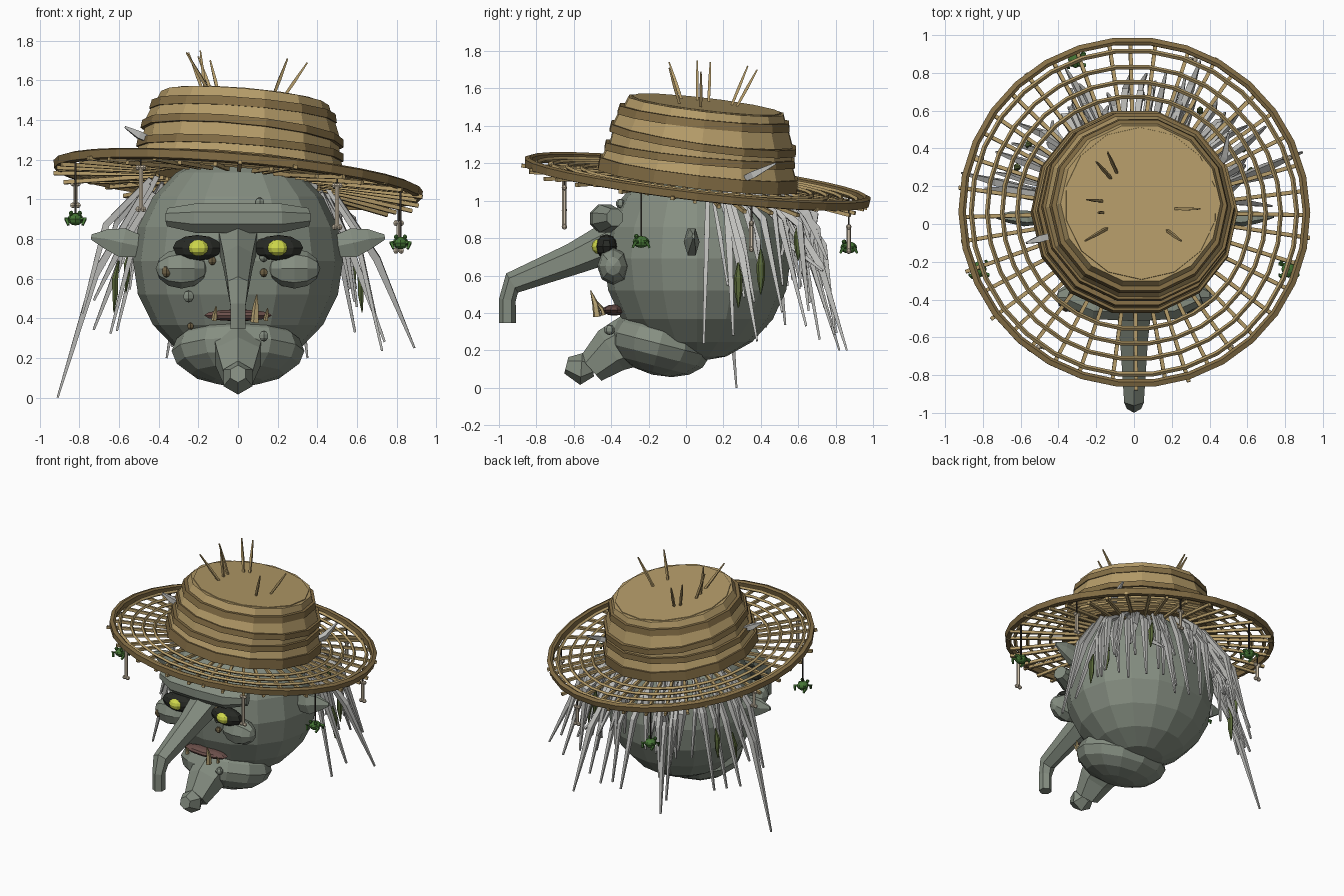
import bpy, bmesh, math, random
from mathutils import Vector, Matrix, Euler

if "Cube" in bpy.data.objects:
    bpy.data.objects.remove(bpy.data.objects["Cube"])

random.seed(7)
U = random.uniform


def mat(name, r, g, b):
    m = bpy.data.materials.new(name)
    m.diffuse_color = (r, g, b, 1)
    m.use_nodes = True
    m.node_tree.nodes["Principled BSDF"].inputs["Base Color"].default_value = m.diffuse_color
    return m


SKIN = mat("skin", .235, .27, .22)
DARK = mat("socket_dark", .02, .022, .018)
EYE = mat("eye_yellow", .62, .68, .07)
LIP = mat("lip", .15, .08, .07)
WART = mat("wart_brown", .16, .12, .06)
BONE = mat("bone", .62, .53, .40)
TUSK = mat("tusk", .52, .40, .19)
STRAW = mat("straw", .46, .33, .14)
STRAW_D = mat("straw_dark", .23, .155, .06)
HAIR = mat("hair", .52, .52, .50)
LEAF = mat("leaf", .10, .14, .04)
FROG = mat("frog_green", .06, .18, .035)
CORD = mat("cord", .03, .025, .02)


def tube(bm, pts, radii, n=6, squash=1.0):
    """Tapered n-sided tube through pts; squash flattens it along its second axis."""
    pts = [Vector(p) for p in pts]
    rows = []
    for i, p in enumerate(pts):
        d = (pts[min(i + 1, len(pts) - 1)] - pts[max(i - 1, 0)]).normalized()
        ref = Vector((1, 0, 0)) if abs(d.x) < .8 else Vector((0, 0, 1))
        a = (ref - d * ref.dot(d)).normalized()
        b = d.cross(a)
        rows.append([bm.verts.new(p + radii[i] * (a * math.cos(t) + b * squash * math.sin(t)))
                     for t in [(k + .5) * math.tau / n for k in range(n)]])
    for r0, r1 in zip(rows, rows[1:]):
        for k in range(n):
            bm.faces.new((r0[k], r0[(k + 1) % n], r1[(k + 1) % n], r1[k]))
    bm.faces.new(rows[0][::-1])
    bm.faces.new(rows[-1])


def ball(bm, loc, size, u=8, v=6, rot=(0, 0, 0)):
    m = Matrix.LocRotScale(Vector(loc), Euler(rot), Vector(size))
    bmesh.ops.create_uvsphere(bm, u_segments=u, v_segments=v, radius=1, matrix=m)


def ring(bm, profile, n, tilt=(0, 0, 0)):
    """Lathe a closed (radius, z) profile round the z axis."""
    rot = Euler(tilt).to_matrix()
    rows = [[bm.verts.new(rot @ Vector((r * math.cos(t), r * math.sin(t), z))) for r, z in profile]
            for t in [k * math.tau / n for k in range(n)]]
    m = len(profile)
    for i in range(n):
        a, b = rows[i], rows[(i + 1) % n]
        for j in range(m):
            bm.faces.new((a[j], b[j], b[(j + 1) % m], a[(j + 1) % m]))


def part(name, material, build, matrix=None):
    bm = bmesh.new()
    build(bm)
    bmesh.ops.recalc_face_normals(bm, faces=bm.faces)
    me = bpy.data.meshes.new(name)
    bm.to_mesh(me)
    bm.free()
    me.materials.append(material)
    ob = bpy.data.objects.new(name, me)
    bpy.context.collection.objects.link(ob)
    if matrix:
        ob.matrix_world = matrix
    return ob


# ---- head ----
C, R = Vector((0, .06, .69)), Vector((.53, .50, .55))


def face_y(x, z):
    """y of the front of the skull at x, z"""
    q = 1 - (x / R.x) ** 2 - ((z - C.z) / R.z) ** 2
    return C.y - R.y * math.sqrt(max(q, 0)) * .98


part("skull", SKIN, lambda b: ball(b, C, R, 16, 10))
part("jaw", SKIN, lambda b: ball(b, (0, -.14, .235), (.335, .275, .17), 12, 8, (-.25, 0, 0)))
part("chin", SKIN, lambda b: tube(b, [(0, -.25, .27), (0, -.40, .20), (0, -.51, .10)], [.15, .125, .085], 6))
part("chin_tip", SKIN, lambda b: tube(b, [(0, -.50, .11), (0, -.56, .10), (0, -.64, .12)], [.05, .085, .045], 6))
part("nose", SKIN, lambda b: tube(
    b, [(0, -.36, .80), (0, -.60, .69), (0, -.93, .56), (0, -.955, .47), (0, -.955, .345)],
    [.115, .085, .06, .045, .045], 6))
part("brow", SKIN, lambda b: tube(
    b, [(-.35, -.38, .91), (-.21, -.43, .905), (0, -.44, .905), (.21, -.43, .905), (.35, -.38, .91)],
    [.05, .08, .08, .08, .05], 8))
for s, side in ((-1, "left"), (1, "right")):
    part(side + "_eye_socket", DARK, lambda b: ball(b, (s * .205, -.425, .755), (.13, .06, .065), 10, 6))
    part(side + "_eye", EYE, lambda b: ball(b, (s * .20, -.46, .755), (.055, .045, .042), 10, 6))
    part(side + "_cheek", SKIN, lambda b: ball(
        b, (s * .285, -.39, .65), (.10, .085, .13), 8, 6, (0, math.pi / 2, 0)))
    part(side + "_ear", SKIN, lambda b: tube(
        b, [(s * .48, .03, .76), (s * .58, .03, .78), (s * .66, .035, .80), (s * .74, .04, .81)],
        [.06, .085, .06, .015], 6, .5))
part("mouth", LIP, lambda b: ball(b, (0, -.385, .415), (.18, .06, .03), 10, 6))


def tusks(b):
    for x, y, z0, z1, r in ((.085, -.475, .38, .52, .022), (-.12, -.44, .39, .46, .015), (.14, -.44, .39, .45, .013)):
        tube(b, [(x, y, z0), (x + .005, y - .01, (z0 + z1) / 2), (x + .01, y - .035, z1)], [r, r * .8, .003], 5)


part("tusks", TUSK, tusks)


def warts(spots):
    def build(b):
        for x, z, r in spots:
            ball(b, (x, face_y(x, z) - .01, z), (r, r, r), 6, 5)
    return build


part("brown_warts", WART, warts([(-.13, .69, .022), (.12, .77, .032), (.13, .63, .022), (-.24, .36, .018)]))
part("cheek_wart", WART, lambda b: ball(b, (-.36, -.44, .635), (.028, .028, .03), 6, 5))
part("green_warts", SKIN, warts([(-.25, .51, .03), (.13, .71, .026), (.11, .985, .025)]))
part("jaw_wart", SKIN, lambda b: ball(b, (.13, -.41, .31), (.026, .03, .028), 6, 5))

# ---- hat, modelled flat and then tilted ----
HAT = Matrix.Translation((0, .06, 1.1)) @ Euler((-.117, .085, 0)).to_matrix().to_4x4()


def brim_rings(b):
    for r, t in ((.865, .013), (.78, .012), (.70, .012), (.62, .012)):
        ring(b, [(r - t, 0), (r, -t), (r + t, 0), (r, t)], 30)


def spokes(b):
    for i in range(40):
        a = i * math.tau / 40 + U(-.03, .03)
        c, s, e = math.cos(a), math.sin(a), U(.90, .95)
        tube(b, [(c * .42, s * .42, 0), (c * e, s * e, U(-.055, -.015))], [.014, .014], 4)


def crown(bands):
    def build(b):
        for z0, z1, r0, r1, t in bands:
            ring(b, [(r0, z0), (r1, z1), (r1 - .09, z1), (r0 - .09, z0)], 14, (t, -t * .6, 0))
    return build


part("brim_edge", STRAW_D, lambda b: ring(b, [(.90, -.025), (.93, -.02), (.935, .02), (.91, .03), (.895, .02)], 30), HAT)
part("brim_rings", STRAW, brim_rings, HAT)
part("brim_spokes", STRAW, spokes, HAT)
part("crown_light_bands", STRAW, crown([(.07, .15, .535, .505, .01), (.13, .24, .505, .49, -.01),
                                        (.24, .33, .50, .465, .012), (.35, .415, .45, .425, 0)]), HAT)
part("crown_dark_bands", STRAW_D, crown([(.01, .08, .55, .545, 0), (.13, .17, .525, .52, .02),
                                         (.215, .255, .515, .51, -.02), (.325, .37, .475, .465, .012)]), HAT)
part("crown_top", STRAW, lambda b: tube(b, [(0, 0, .36), (0, 0, .42)], [.42, .405], 14), HAT)


def loose_straw(b):
    for x, y, tx, ty, h in ((-.12, .24, -.20, .33, 1.72), (-.09, .27, -.14, .38, 1.70), (-.16, .12, -.25, .13, 1.74),
                            (-.16, .06, -.19, .06, 1.75), (-.12, -.01, -.26, -.09, 1.74),
                            (.22, .08, .35, .08, 1.69), (.17, -.03, .25, -.09, 1.71)):
        p, q = Vector((x, y, 1.50)), Vector((tx, ty, h))
        tube(b, [p, p.lerp(q, .5), q], [.009, .011, .005], 4)


part("loose_straw", STRAW, loose_straw)


def on_brim(x, y):
    return 1.1 - .085 * x - .117 * (y - .06)


# ---- hair: bent tapered strands round the sides and back ----
def hair(b):
    def strand(a, r0, z, r1, z1, r2, z2, w):
        k = U(-.06, .06)
        ps = [(math.cos(t) * r, math.sin(t) * r + .06, h)
              for t, r, h in ((a, r0, z), (a + k, r1, z1), (a + 2 * k, r2, z2))]
        tube(b, ps, [w * .7, w, .008], 4)
    for i in range(44):
        a = math.radians(8 + 164 * i / 43 + U(-3, 3))
        if i % 3 == 0:  # outer layer, long and swept out
            strand(a, .45, U(1.02, 1.12), U(.58, .70), U(.74, .90), U(.72, .85), U(.22, .45), U(.018, .027))
        else:  # inner layer, shorter
            strand(a, .43, U(1.03, 1.13), U(.53, .66), U(.78, .94), U(.57, .76), U(.45, .72), U(.016, .03))
    # longest strands and two poking through the hat
    for pts in ([(-.45, .16, 1.08), (-.72, .22, .62), (-.91, .27, 0)],
                [(.45, .20, 1.08), (.70, .30, .70), (.89, .38, .25)],
                [(.2, .48, 1.05), (.3, .72, .65), (.35, .86, .2)],
                [(-.2, .48, 1.05), (-.28, .68, .65), (-.36, .82, .2)],
                [(-.40, -.05, 1.28), (-.50, -.08, 1.325), (-.57, -.10, 1.365)],
                [(.40, .25, 1.09), (.48, .36, 1.14), (.50, .48, 1.20)]):
        tube(b, pts, [.018, .026, .007], 4)


part("hair", HAIR, hair)


def leaves(b):
    for x, y, z, l in ((-.62, .30, .56, .13), (.62, .28, .55, .12), (.58, .40, .62, .12), (-.56, .42, .64, .11), (.35, .60, .78, .1)):
        tube(b, [(x * .97, y, z + l), (x, y, z + l * .3), (x, y, z - l * .3), (x * 1.01, y, z - l)],
             [.004, .018, .016, .003], 6, 1.3)


part("leaves", LEAF, leaves)

# ---- charms hanging from the brim ----
FROGS = [(-.82, -.24, .90), (.82, -.24, .78), (-.31, .87, .75)]
BONES = [(-.49, -.65, .95, 1.16), (.50, -.65, .86, 1.07), (.81, .35, .74, .88), (-.82, .35, .97, 1.08), (.31, .87, .73, .86)]


def frogs(b):
    for x, y, z in FROGS:
        ball(b, (x, y, z), (.04, .045, .032))
        for s in (-1, 1):
            ball(b, (x + s * .022, y - .025, z + .03), (.013, .013, .013), 6, 4)
            for f in (-1, 1):
                tube(b, [(x + s * .02, y + f * .02, z), (x + s * .048, y + f * .03, z),
                         (x + s * .035, y + f * .045, z - .03)], [.014, .012, .008], 4)


def bones(b):
    for x, y, z0, z1 in BONES:
        tube(b, [(x, y, z0), (x, y, z1)], [.012, .012], 6)
        for z in (z0, z1):
            for s in (-1, 1):
                ball(b, (x + s * .013, y, z), (.016, .015, .015), 6, 4)


def cords(b):
    for x, y, z in FROGS + [(p[0], p[1], p[3]) for p in BONES]:
        tube(b, [(x, y, z), (x, y, on_brim(x, y))], [.006, .006], 4)


part("frog_charms", FROG, frogs)
part("bone_charms", BONE, bones)
part("charm_cords", CORD, cords)
